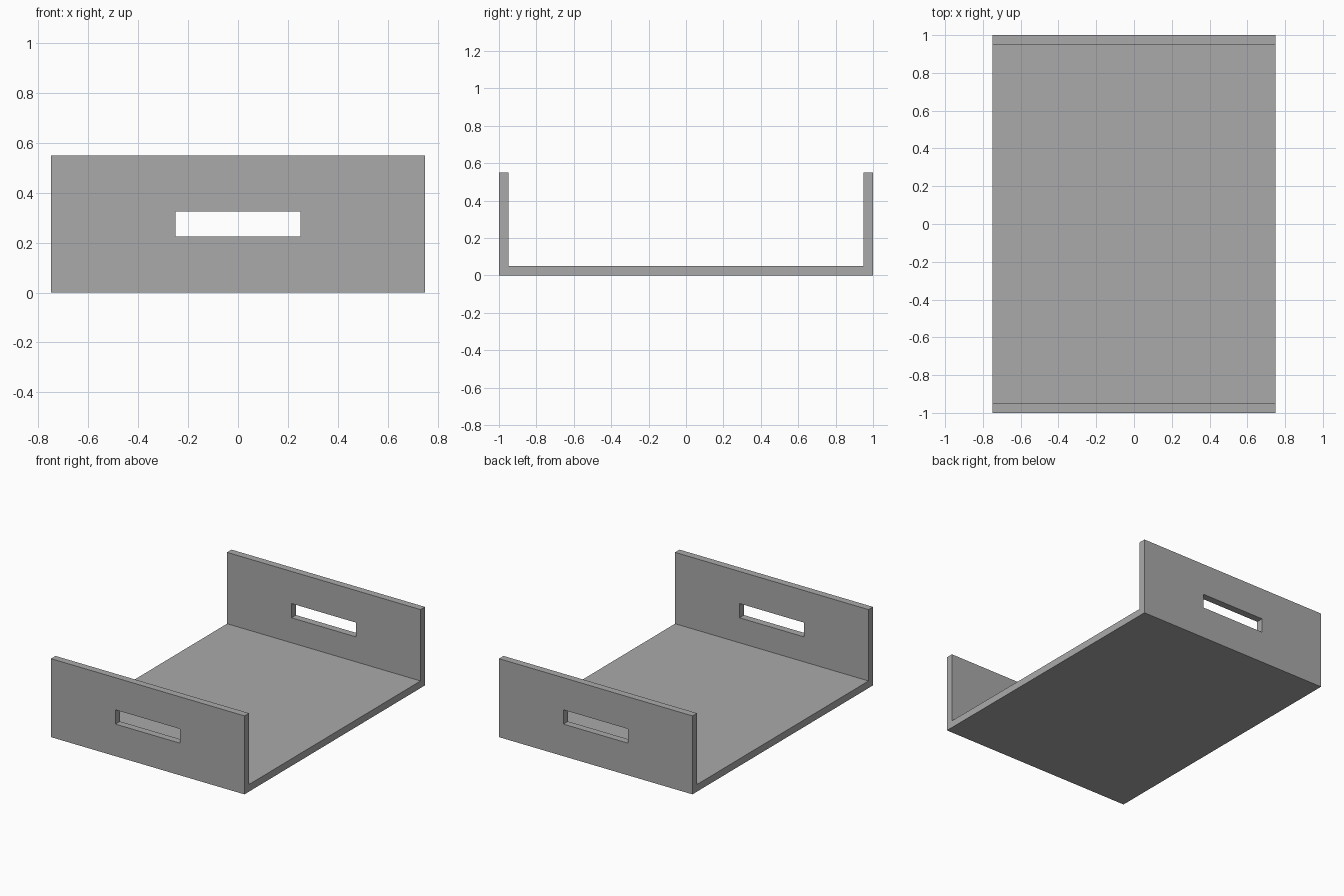
import bpy
import bmesh

WIDTH, LENGTH, HEIGHT, THICK = 1.5, 2.0, 0.55, 0.05
SLOT_WIDTH, SLOT_HEIGHT, SLOT_Z = 0.5, 0.1, 0.275

default = bpy.data.objects.get("Cube")
if default:
    bpy.data.objects.remove(default, do_unlink=True)

# Single plain grey
grey = bpy.data.materials.new("plain_grey")
grey.use_nodes = True
colour = (0.4, 0.4, 0.4, 1)
grey.diffuse_color = colour
grey.node_tree.nodes["Principled BSDF"].inputs["Base Color"].default_value = colour


def extrude_profile(name, profile, width):
    """Extrude a (y, z) outline along x, centred on x = 0."""
    bm = bmesh.new()
    face = bm.faces.new([bm.verts.new((-width / 2, y, z)) for y, z in profile])
    result = bmesh.ops.extrude_face_region(bm, geom=[face], use_keep_orig=True)
    moved = [v for v in result["geom"] if isinstance(v, bmesh.types.BMVert)]
    bmesh.ops.translate(bm, verts=moved, vec=(width, 0, 0))
    bmesh.ops.recalc_face_normals(bm, faces=bm.faces)
    mesh = bpy.data.meshes.new(name)
    bm.to_mesh(mesh)
    bm.free()
    mesh.materials.append(grey)
    obj = bpy.data.objects.new(name, mesh)
    bpy.context.collection.objects.link(obj)
    return obj


# Tray: U-shaped section with a floor and two upright ends
half = LENGTH / 2
inner = half - THICK
tray = extrude_profile("tray", [
    (-half, 0), (half, 0), (half, HEIGHT), (inner, HEIGHT),
    (inner, THICK), (-inner, THICK), (-inner, HEIGHT), (-half, HEIGHT),
], WIDTH)

# Handle slots: one long cutter passes through both ends
low, high = SLOT_Z - SLOT_HEIGHT / 2, SLOT_Z + SLOT_HEIGHT / 2
reach = half + THICK
cutter = extrude_profile("handle_slot_cutter", [
    (-reach, low), (reach, low), (reach, high), (-reach, high),
], SLOT_WIDTH)
cutter.hide_render = True

cut = tray.modifiers.new("handle_slots", "BOOLEAN")
cut.operation = "DIFFERENCE"
cut.solver = "EXACT"
cut.object = cutter
bpy.context.view_layer.objects.active = tray
bpy.ops.object.modifier_apply(modifier=cut.name)
bpy.data.objects.remove(cutter, do_unlink=True)
